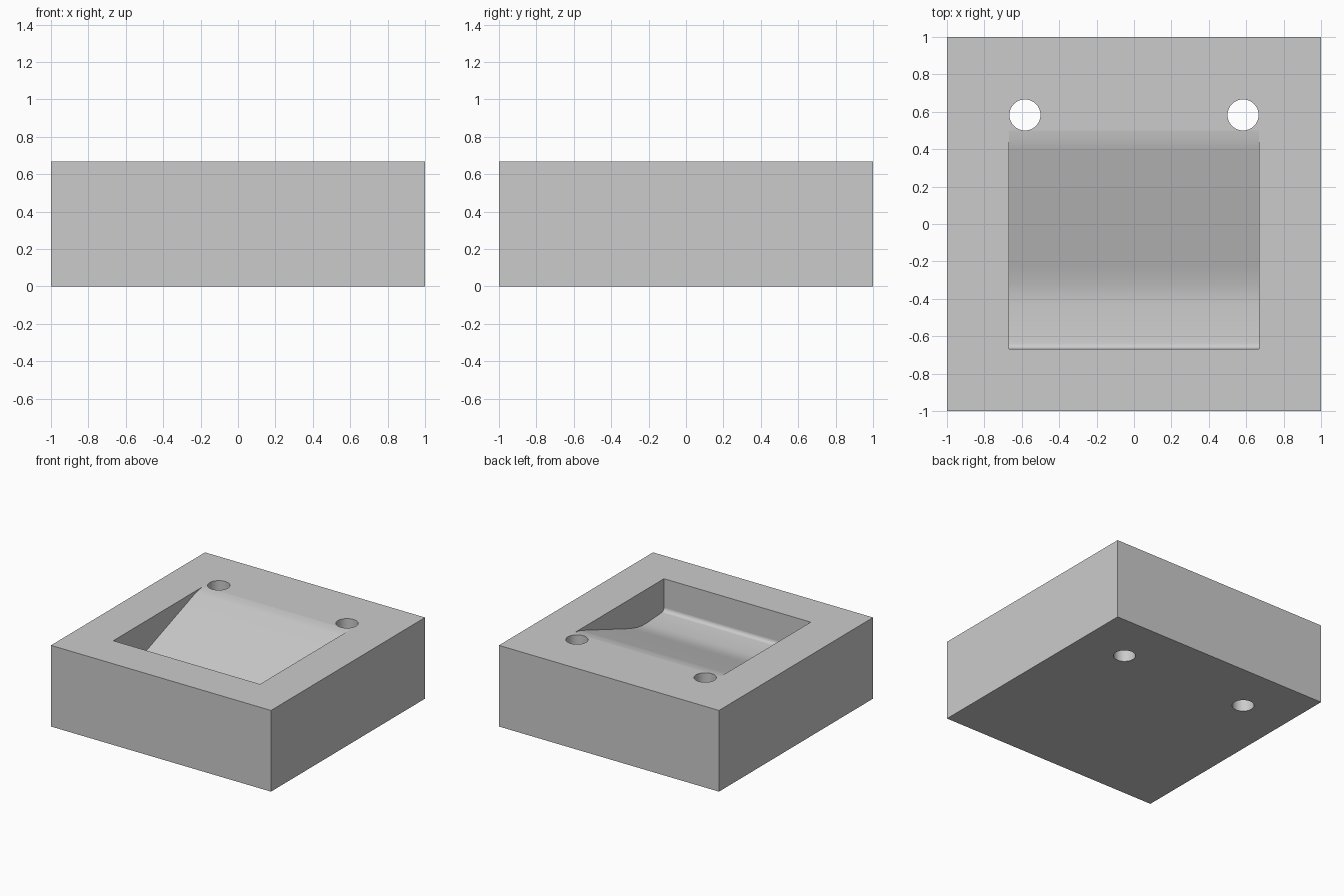
import bpy
import bmesh
import math

default = bpy.data.objects.get("Cube")
if default:
    bpy.data.objects.remove(default, do_unlink=True)

HEIGHT = 0.667
POCKET = 0.667  # half width of the pocket, also its front edge

grey = bpy.data.materials.new("plain_grey")
grey.use_nodes = True
colour = (0.6, 0.6, 0.6, 1)
grey.diffuse_color = colour
grey.node_tree.nodes["Principled BSDF"].inputs["Base Color"].default_value = colour


def add_object(name, bm):
    bmesh.ops.recalc_face_normals(bm, faces=bm.faces)
    mesh = bpy.data.meshes.new(name)
    bm.to_mesh(mesh)
    bm.free()
    mesh.materials.append(grey)
    obj = bpy.data.objects.new(name, mesh)
    bpy.context.collection.objects.link(obj)
    return obj


def cut(target, cutter):
    mod = target.modifiers.new(cutter.name, "BOOLEAN")
    mod.operation = "DIFFERENCE"
    mod.solver = "EXACT"
    mod.object = cutter
    cutter.hide_render = True
    bpy.context.view_layer.objects.active = target
    bpy.ops.object.modifier_apply(modifier=mod.name)
    bpy.data.objects.remove(cutter, do_unlink=True)


# Solid block
bm = bmesh.new()
bmesh.ops.create_cube(bm, size=1)
for v in bm.verts:
    v.co = (v.co.x * 2, v.co.y * 2, (v.co.z + 0.5) * HEIGHT)
block = add_object("block", bm)

# Pocket side profile (y, z): upright front wall, small fillet, floor, long ramp
fillet = 0.03
profile = [(-POCKET, HEIGHT + 0.1)]
for i in range(6):
    a = math.radians(18 * i)
    profile.append((-POCKET + fillet * (1 - math.cos(a)), 0.43 - fillet * math.sin(a)))
profile += [(-0.44, 0.388), (-0.38, 0.39), (-0.32, 0.399), (-0.229, 0.424),
            (0.40, 0.650), (0.45, 0.662), (0.50, HEIGHT), (0.50, HEIGHT + 0.1)]
bm = bmesh.new()
face = bm.faces.new([bm.verts.new((-POCKET, y, z)) for y, z in profile])
side = bmesh.ops.extrude_face_region(bm, geom=[face])
moved = [g for g in side["geom"] if isinstance(g, bmesh.types.BMVert)]
bmesh.ops.translate(bm, verts=moved, vec=(2 * POCKET, 0, 0))
cut(block, add_object("pocket_cutter", bm))

# Two through holes behind the ramp
for side_x in (-1, 1):
    bm = bmesh.new()
    bmesh.ops.create_cone(bm, cap_ends=True, segments=48, radius1=0.083, radius2=0.083, depth=2)
    bmesh.ops.translate(bm, verts=bm.verts, vec=(side_x * 0.583, 0.583, HEIGHT / 2))
    cut(block, add_object("hole_cutter", bm))

# Smooth the fillet, ramp and hole walls; keep the block's own faces flat
bpy.ops.object.select_all(action="DESELECT")
block.select_set(True)
bpy.context.view_layer.objects.active = block
bpy.ops.object.shade_smooth_by_angle(angle=math.radians(30))
for poly in block.data.polygons:
    if max(abs(c) for c in poly.normal) > 0.9999:
        poly.use_smooth = False
